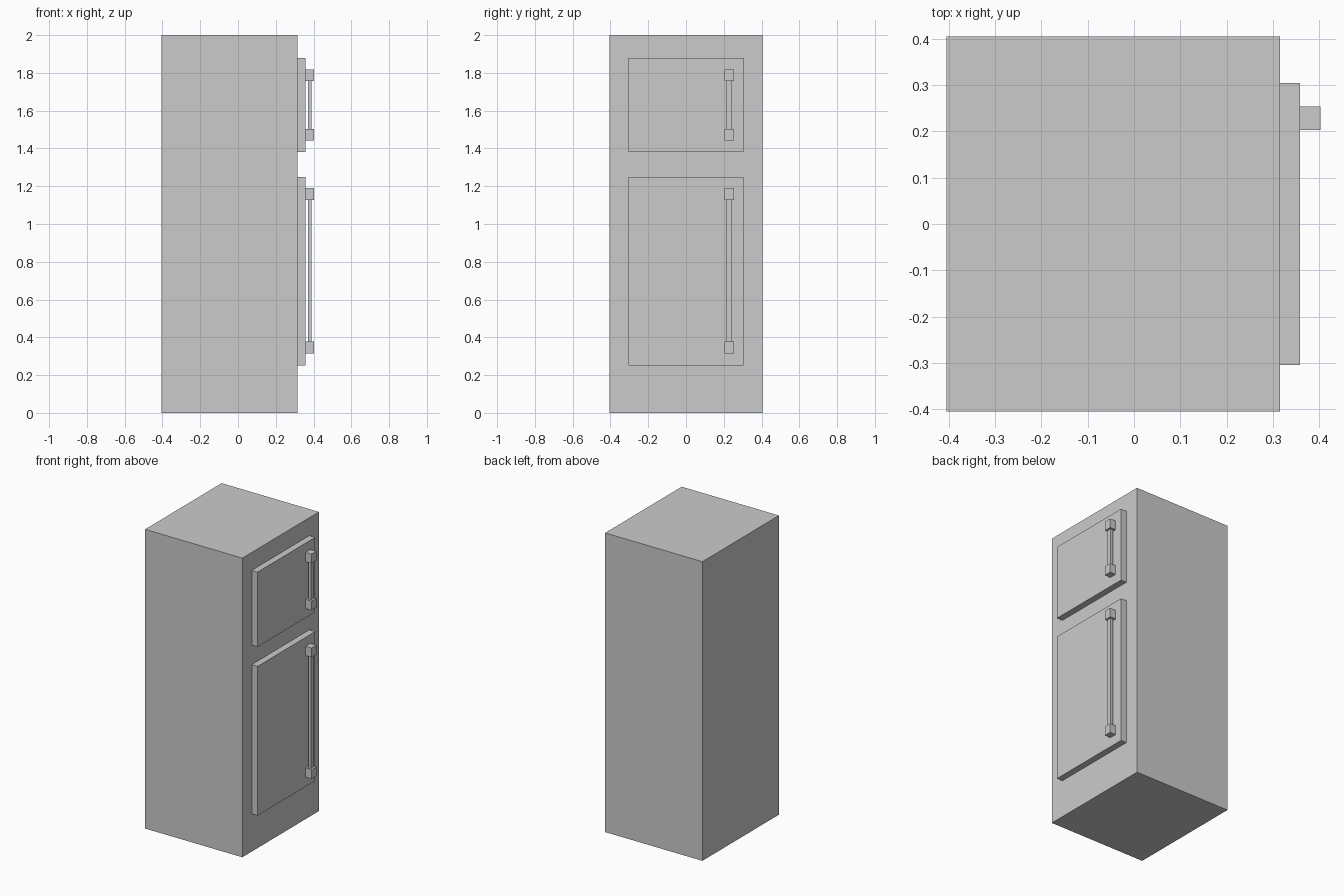
import bpy

if "Cube" in bpy.data.objects:
    bpy.data.objects.remove(bpy.data.objects["Cube"])


def box(name, x, y, z):
    """Box spanning the given (min, max) ranges."""
    spans = (x, y, z)
    bpy.ops.mesh.primitive_cube_add(size=1, location=[(a + b) / 2 for a, b in spans])
    ob = bpy.context.object
    ob.name = name
    ob.scale = [b - a for a, b in spans]
    bpy.ops.object.transform_apply(location=False, rotation=False, scale=True)
    return ob


# Cabinet
BODY_X, DOOR_X, HANDLE_X = 0.315, 0.358, 0.402
box("cabinet", (-0.404, BODY_X), (-0.404, 0.404), (0, 2))

# Doors with handles: name, door z range, handle z range
doors = [
    ("freezer", (1.38, 1.88), (1.442, 1.818)),
    ("fridge", (0.252, 1.25), (0.315, 1.19)),
]
MOUNT_H = 0.062
for name, door_z, (lo, hi) in doors:
    box(name + "_door", (BODY_X, DOOR_X), (-0.304, 0.304), door_z)
    # Handle mounts at both ends
    for end, z in (("lower", lo), ("upper", hi - MOUNT_H)):
        box(f"{name}_handle_{end}_mount", (DOOR_X, HANDLE_X), (0.203, 0.253), (z, z + MOUNT_H))
    # Grip bar between the mounts
    box(name + "_handle_bar", (0.371, 0.389), (0.214, 0.242), (lo + MOUNT_H, hi - MOUNT_H))
